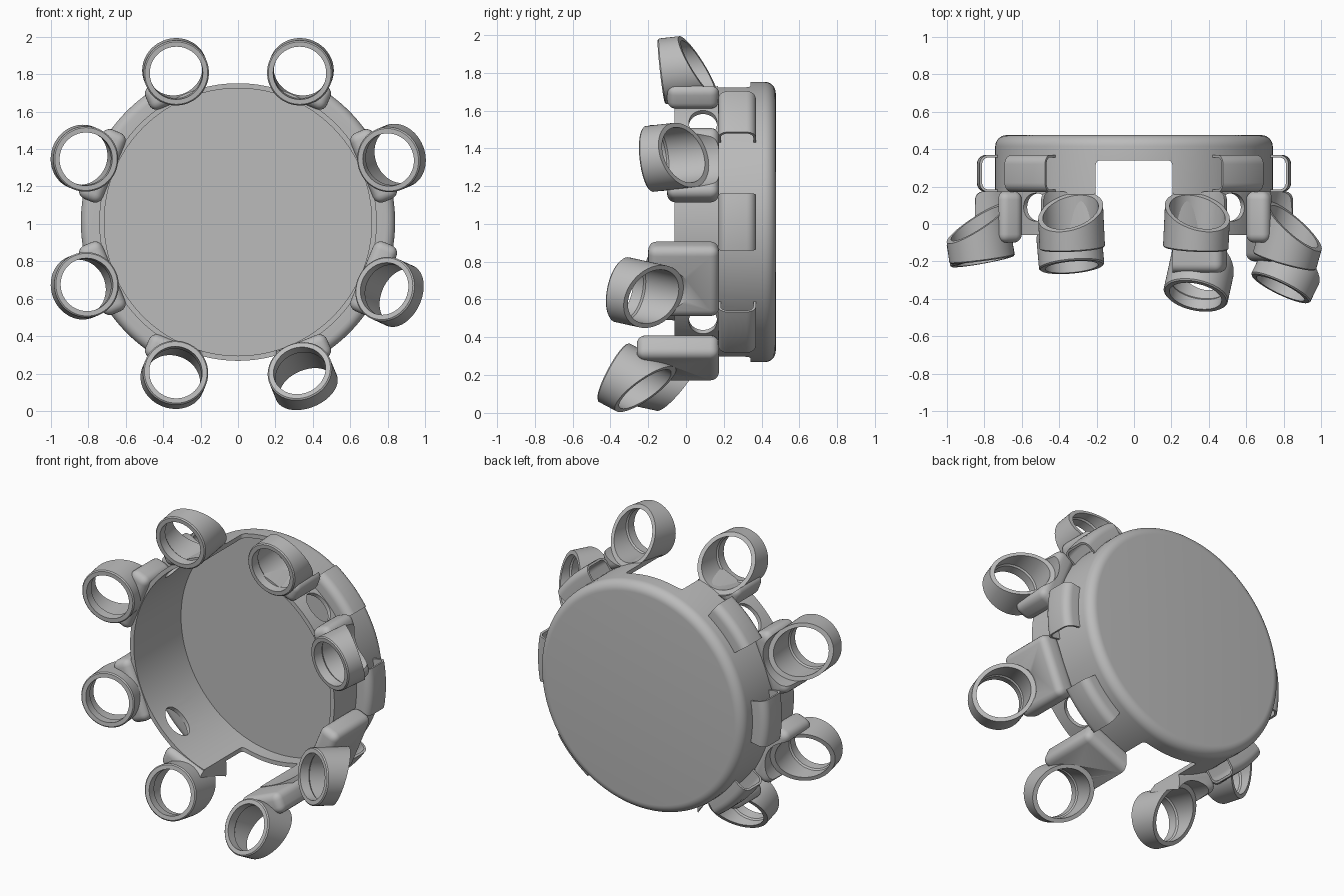
import bpy, bmesh
from math import sin, cos, pi, radians
from mathutils import Matrix, Vector

cube = bpy.data.objects.get("Cube")
if cube:
    bpy.data.objects.remove(cube)

grey = bpy.data.materials.new("plain_grey")
grey.use_nodes = True
GREY = (0.5, 0.5, 0.5, 1)
grey.diffuse_color = GREY
grey.node_tree.nodes["Principled BSDF"].inputs["Base Color"].default_value = GREY

CENTRE = Matrix.Translation((0, 0, 1.01))


def clock(deg):
    """Local z becomes the outward direction at this clock angle."""
    return CENTRE @ Matrix.Rotation(radians(deg), 4, 'Y')


def finish(name, bm, matrix):
    bmesh.ops.recalc_face_normals(bm, faces=bm.faces)
    mesh = bpy.data.meshes.new(name)
    bm.to_mesh(mesh)
    bm.free()
    mesh.transform(matrix)
    mesh.materials.append(grey)
    obj = bpy.data.objects.new(name, mesh)
    bpy.context.collection.objects.link(obj)
    return obj


def sweep(name, rows, matrix, ring_closed, loop_closed, cap=None):
    """Skin a grid of points; cap = 'rows' or 'ends' closes the open sides."""
    bm = bmesh.new()
    v = [[bm.verts.new(p) for p in row] for row in rows]
    n, m = len(v), len(v[0])
    for i in range(n if loop_closed else n - 1):
        for j in range(m if ring_closed else m - 1):
            a, b = (i + 1) % n, (j + 1) % m
            bm.faces.new((v[i][j], v[i][b], v[a][b], v[a][j]))
    if cap == 'rows':
        bm.faces.new(v[0])
        bm.faces.new(v[-1])
    elif cap == 'ends':
        bm.faces.new([row[0] for row in v])
        bm.faces.new([row[-1] for row in v])
    return finish(name, bm, matrix)


def arc(r, y, start, end, steps):
    """Points at radius r around the drum axis."""
    out = []
    for k in range(steps):
        a = start + (end - start) * k / (steps - 1)
        out.append(Vector((r * sin(a), y, r * cos(a))))
    return out


def circle(r, y, steps):
    return arc(r, y, 0, 2 * pi * (steps - 1) / steps, steps)


def box(name, size, centre, matrix, bevel):
    bm = bmesh.new()
    bmesh.ops.create_cube(bm, size=1)
    for v in bm.verts:
        v.co = Vector(a * b for a, b in zip(v.co, size)) + Vector(centre)
    bmesh.ops.bevel(bm, geom=bm.edges[:], offset=bevel, segments=5,
                    profile=0.5, affect='EDGES')
    return finish(name, bm, matrix)


def notch_cutter():
    return box("notch_cutter", (0.41, 0.8, 2.4), (0, -0.06, 0), CENTRE, 0.025)


def cut(obj, cutters):
    for c in cutters:
        mod = obj.modifiers.new("cut", 'BOOLEAN')
        mod.operation, mod.solver, mod.object = 'DIFFERENCE', 'EXACT', c
    graph = bpy.context.evaluated_depsgraph_get()
    mesh = bpy.data.meshes.new_from_object(obj.evaluated_get(graph))
    obj.modifiers.clear()
    obj.data = mesh
    for c in cutters:
        bpy.data.objects.remove(c)


parts = []

# Shallow drum: open front, rounded back edge
profile = [(0.715, 0.43), (0.715, -0.06), (0.742, -0.06)]
profile += [(0.682 + 0.06 * cos(k * pi / 16), 0.415 + 0.06 * sin(k * pi / 16))
            for k in range(9)]
drum = sweep("drum", [circle(r, y, 128) for r, y in profile], CENTRE,
             True, False, 'rows')

# Notches at top and bottom, oval holes on the diagonals
cutters = [notch_cutter()]
for deg in (45, 135, 225, 315):
    rows = [[(0.1 * cos(k * pi / 16), 0.09 + 0.075 * sin(k * pi / 16), z)
             for k in range(32)] for z in (0.6, 0.85)]
    cutters.append(sweep("hole_cutter", rows, clock(deg), True, False, 'rows'))
cut(drum, cutters)
parts.append(drum)

# Strap loops bridging over the wall
def strap_profile(inset):
    corner = 0.05 - inset
    top, half = 0.84 - inset, 0.1 - inset
    pts = [(0.735, -half)]
    for side, start in ((-1, pi), (1, pi / 2)):
        for k in range(7):
            a = start - k * pi / 12
            pts.append((top - corner + corner * sin(a),
                        side * (half - corner) + corner * cos(a)))
    return pts + [(0.735, half)]


for deg in (45, 90, 135, 225, 270, 315):
    loop = strap_profile(0) + strap_profile(0.014)[::-1]
    rows = [arc(r, 0.27 + y, -radians(10.5), radians(10.5), 12) for r, y in loop]
    parts.append(sweep("strap", rows, clock(deg), False, True, 'ends'))

# Ring holders: clock angle, ring swing, radius, front y, inward tilt,
# block front y
HOLDERS = [
    ("upper_left", 22.5, 0, 0.862, -0.13, 7, -0.1),
    ("side_upper_left", 67.5, 0, 0.87, -0.2, 17, -0.1),
    ("side_lower_left", 112.5, 2, 0.86, -0.345, 28, -0.2),
    ("lower_left", 157.5, 0, 0.86, -0.385, 30, -0.26),
    ("lower_right", 202.5, 0, 0.87, -0.23, 13, -0.1),
    ("side_lower_right", 247.5, 0, 0.875, -0.2, 11, -0.1),
    ("side_upper_right", 292.5, 0, 0.88, -0.19, 8, -0.1),
    ("upper_right", 337.5, 0, 0.862, -0.13, 7, -0.1),
]


def back_row(r):
    """Slanted rear rim: short on the outside, long next to the drum."""
    return [Vector((p.x, 0.195 - 0.085 * p.z / 0.175, p.z))
            for p in circle(r, 0, 64)]


for name, deg, swing, radius, front, tilt, block_front in HOLDERS:
    pose = (clock(deg + swing) @ Matrix.Translation((0, front, radius))
            @ Matrix.Rotation(radians(tilt), 4, 'X'))
    rows = [circle(0.168, 0, 64), circle(0.175, 0.007, 64), back_row(0.175),
            back_row(0.15), circle(0.15, 0.07, 64), circle(0.142, 0.06, 64),
            circle(0.142, 0, 64)]
    parts.append(sweep(name + "_ring", rows, pose, True, True))

    # Rounded block, bored out along the ring and trimmed at the notch
    depth = 0.175 - block_front
    block = box(name + "_block", (0.4, depth, 0.135),
                (0, block_front + depth / 2, 0.785), clock(deg), 0.045)
    bore = [circle(0.152, -0.3, 64), back_row(0.152), back_row(0.177),
            circle(0.177, 0.9, 64)]
    cutters = [sweep("bore_cutter", bore, pose, True, False, 'rows')]
    if abs(sin(radians(deg))) < 0.5:
        cutters.append(notch_cutter())
    cut(block, cutters)
    parts.append(block)

# Smooth shading with crisp edges
bpy.ops.object.select_all(action='DESELECT')
for p in parts:
    p.select_set(True)
bpy.context.view_layer.objects.active = drum
bpy.ops.object.shade_smooth_by_angle(angle=radians(35))
